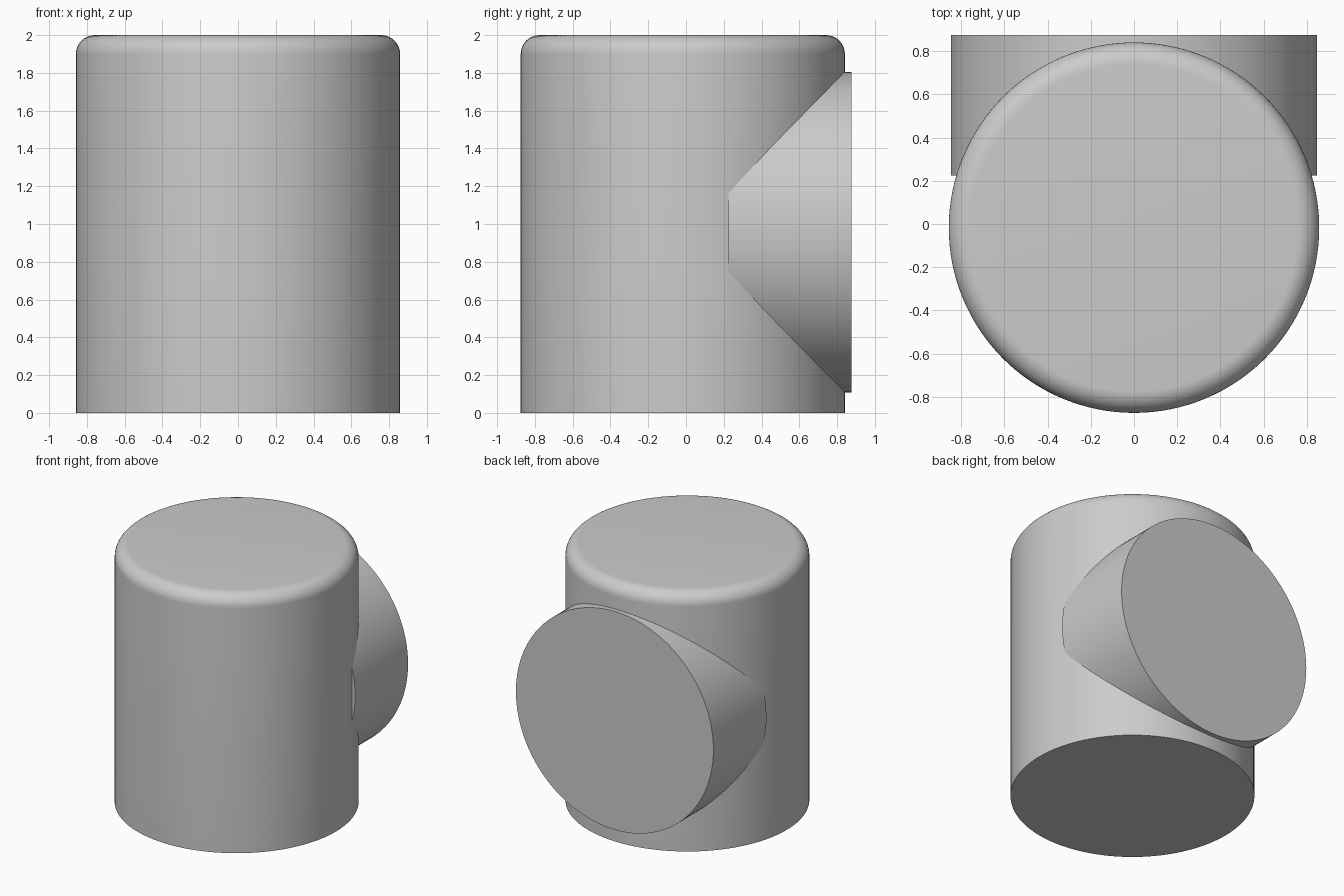
import bpy
from math import radians

cube = bpy.data.objects.get("Cube")
if cube:
    bpy.data.objects.remove(cube, do_unlink=True)

grey = bpy.data.materials.new("plain grey")
grey.use_nodes = True
color = (0.6, 0.6, 0.6, 1)
grey.diffuse_color = color
grey.node_tree.nodes["Principled BSDF"].inputs["Base Color"].default_value = color


def cylinder(name, radius, depth, location, rotation=(0, 0, 0)):
    bpy.ops.mesh.primitive_cylinder_add(vertices=128, radius=radius, depth=depth,
                                        location=location, rotation=rotation)
    obj = bpy.context.object
    obj.name = name
    obj.data.materials.append(grey)
    return obj


# Upright body with a rounded top rim
body = cylinder("upright_body", 0.858, 2, (0, -0.017, 1))
weight = body.data.attributes.new("bevel_weight_edge", "FLOAT", "EDGE")
for edge in body.data.edges:
    if all(body.data.vertices[v].co.z > 0.9 for v in edge.vertices):
        weight.data[edge.index].value = 1
bevel = body.modifiers.new("rounded_rim", "BEVEL")
bevel.limit_method = "WEIGHT"
bevel.width = 0.1
bevel.segments = 10
bpy.ops.object.modifier_apply(modifier=bevel.name)
bpy.ops.object.shade_smooth_by_angle(angle=radians(30))

# Horizontal branch leaving the back of the body
front, back = 0.225, 0.875
cylinder("rear_branch", 0.848, back - front, (0, (front + back) / 2, 0.957),
         (radians(90), 0, 0))
bpy.ops.object.shade_smooth_by_angle(angle=radians(30))
